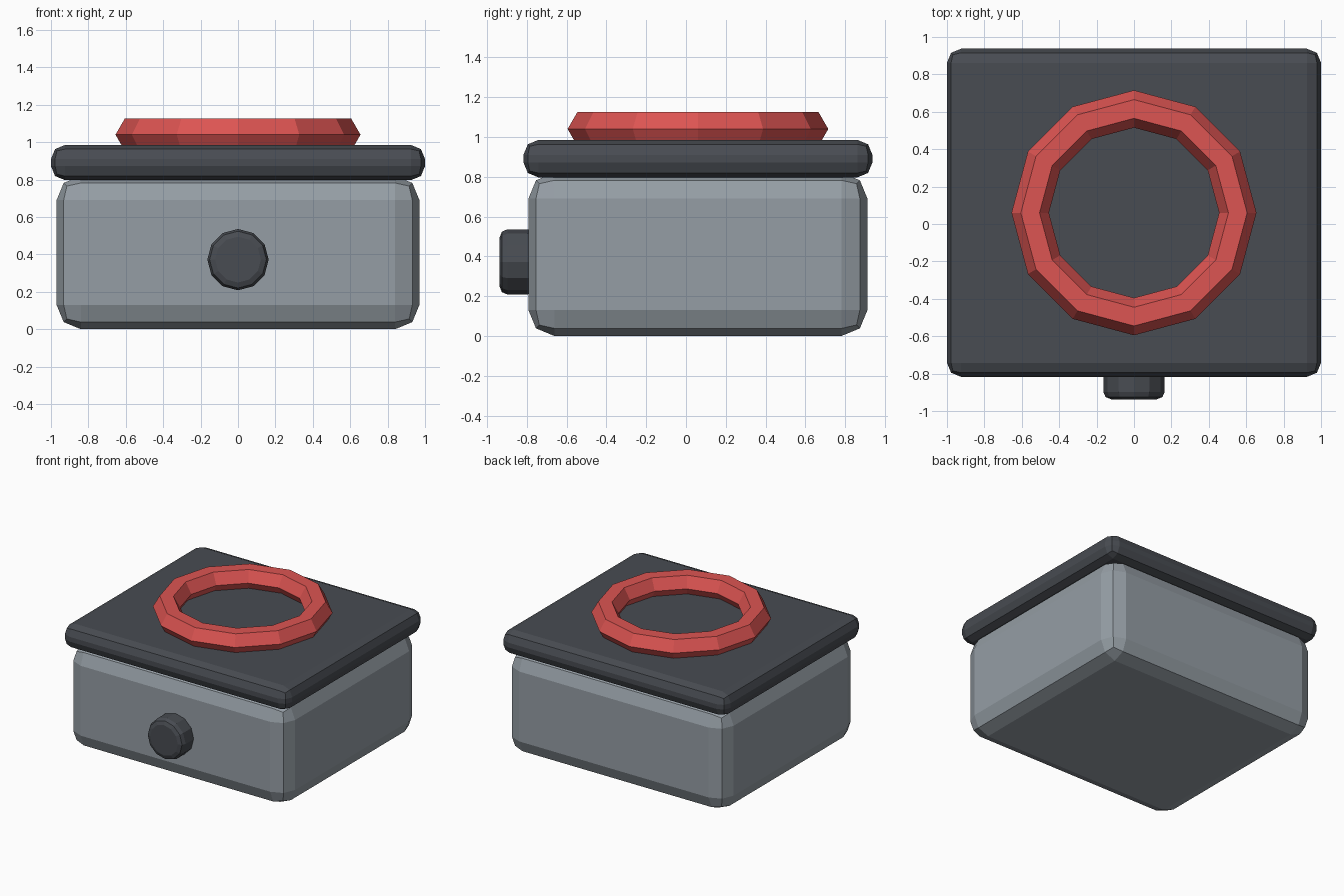
import bpy
from math import pi

if "Cube" in bpy.data.objects:
    bpy.data.objects.remove(bpy.data.objects["Cube"])

CY = 0.06  # depth centre of the box; the knob sticks out in front of it


def material(name, rgb):
    m = bpy.data.materials.new(name)
    m.diffuse_color = (*rgb, 1)
    m.use_nodes = True
    m.node_tree.nodes["Principled BSDF"].inputs["Base Color"].default_value = m.diffuse_color
    return m


def finish(name, mat, bevel=0):
    ob = bpy.context.object
    ob.name = name
    ob.data.materials.append(mat)
    if bevel:
        bpy.ops.object.transform_apply(location=False, rotation=True, scale=True)
        mod = ob.modifiers.new("bevel", "BEVEL")
        mod.width, mod.segments = bevel, 2
        mod.limit_method, mod.angle_limit = "ANGLE", pi / 4
    return ob


def box(name, size, z, mat, bevel):
    bpy.ops.mesh.primitive_cube_add(size=1, location=(0, CY, z))
    bpy.context.object.scale = size
    return finish(name, mat, bevel)


grey = material("grey", (0.30, 0.34, 0.375))
dark = material("dark", (0.065, 0.072, 0.084))
red = material("red", (0.72, 0.089, 0.084))

# Rounded housing and the overhanging top plate
box("housing", (1.94, 1.704, 0.82), 0.41, grey, 0.13)
box("top_plate", (2.0, 1.754, 0.188), 0.891, dark, 0.075)

# Low-poly burner ring, sunk slightly into the plate
bpy.ops.mesh.primitive_torus_add(
    location=(0, CY, 1.04), major_radius=0.555, minor_radius=0.1,
    major_segments=12, minor_segments=6)
finish("burner_ring", red)

# Control knob on the front
bpy.ops.mesh.primitive_cylinder_add(
    vertices=12, radius=0.164, depth=0.18,
    location=(0, -0.847, 0.372), rotation=(pi / 2, 0, 0))
finish("control_knob", dark, 0.04)
